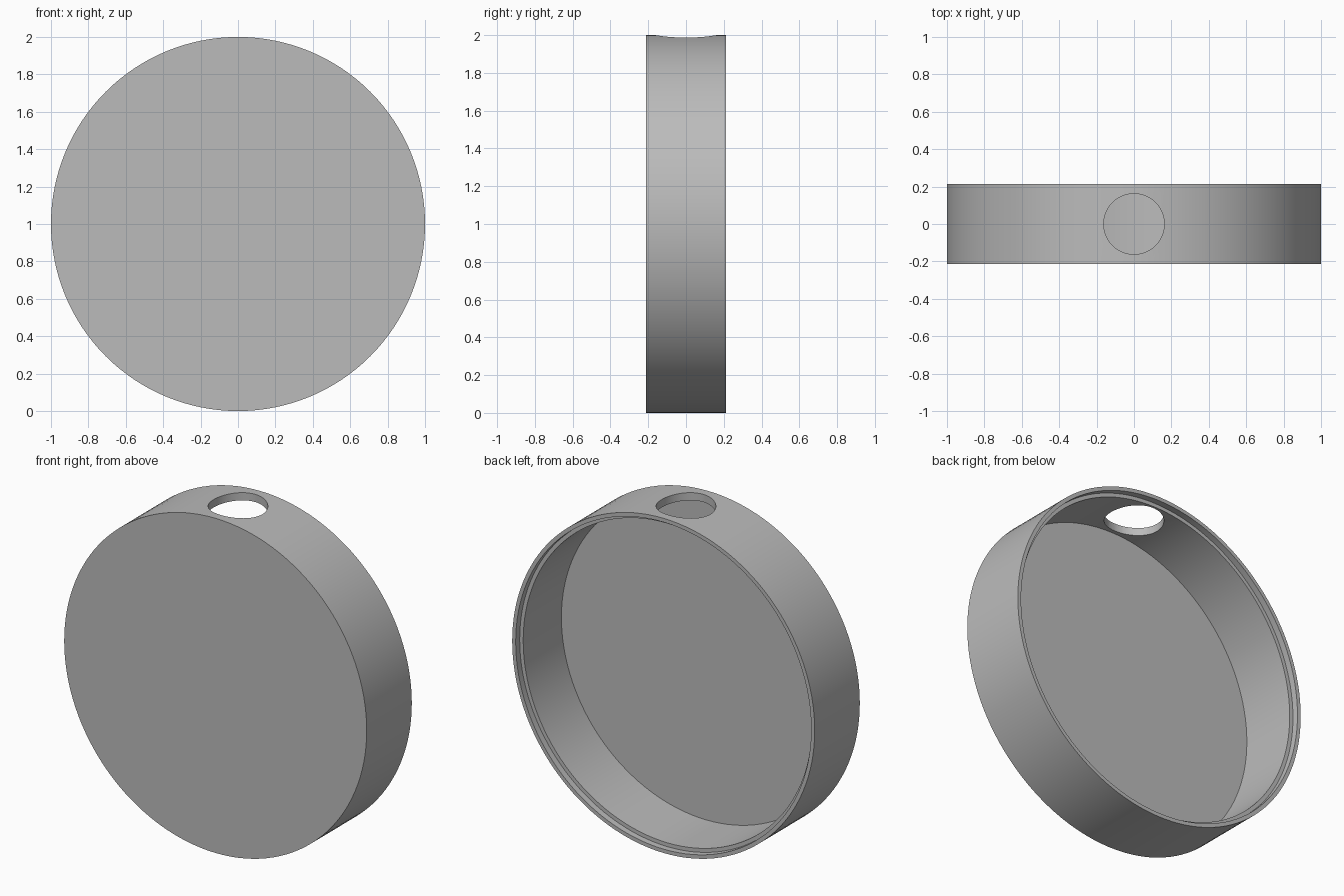
import bpy, bmesh, math
from mathutils import Matrix, Vector

cube = bpy.data.objects.get("Cube")
if cube:
    bpy.data.objects.remove(cube, do_unlink=True)

RADIUS, HALF_DEPTH = 1.0, 0.213
INNER, LIP = 0.954, 0.977          # inner wall and lip radii
FLOOR, STEP = 0.027, 0.038         # floor thickness, lip recess depth
HOLE = 0.162
SEGMENTS = 128

grey = bpy.data.materials.new("grey_plastic")
grey.use_nodes = True
colour = (0.5, 0.5, 0.5, 1)
grey.diffuse_color = colour
grey.node_tree.nodes["Principled BSDF"].inputs["Base Color"].default_value = colour


def lathe(name, profile):
    """Turn a closed (radius, y) profile around the y axis, centred at z = RADIUS."""
    bm = bmesh.new()
    verts = [bm.verts.new((r, y, 0)) for r, y in profile]
    edges = [bm.edges.new(pair) for pair in zip(verts, verts[1:])]
    bmesh.ops.spin(bm, geom=verts + edges, cent=(0, 0, 0), axis=(0, 1, 0),
                   angle=math.tau, steps=SEGMENTS, use_duplicate=False)
    bmesh.ops.remove_doubles(bm, verts=bm.verts, dist=1e-5)
    bmesh.ops.recalc_face_normals(bm, faces=bm.faces)
    bmesh.ops.translate(bm, verts=bm.verts, vec=(0, 0, RADIUS))
    mesh = bpy.data.meshes.new(name)
    bm.to_mesh(mesh)
    bm.free()
    obj = bpy.data.objects.new(name, mesh)
    bpy.context.collection.objects.link(obj)
    return obj


# Round shallow case: closed front, open back with a stepped lip
back = HALF_DEPTH
case = lathe("round_case", [
    (0, -back), (RADIUS, -back), (RADIUS, back), (LIP, back),
    (LIP, back - STEP), (INNER, back - STEP),
    (INNER, FLOOR - back), (0, FLOOR - back)])
case.data.materials.append(grey)

# Round hole through the top of the wall
bpy.ops.mesh.primitive_cylinder_add(vertices=64, radius=HOLE, depth=0.4,
                                    location=(0, 0, 2 * RADIUS))
cutter = bpy.context.object
cutter.name = "hole_cutter"
cutter.hide_render = True
cutter.data.materials.append(grey)

cut = case.modifiers.new("top_hole", 'BOOLEAN')
cut.operation = 'DIFFERENCE'
cut.solver = 'EXACT'
cut.object = cutter

bpy.ops.object.select_all(action='DESELECT')
case.select_set(True)
bpy.context.view_layer.objects.active = case
bpy.ops.object.modifier_apply(modifier=cut.name)
bpy.data.objects.remove(cutter, do_unlink=True)
bpy.ops.object.shade_smooth_by_angle(angle=math.radians(30))
